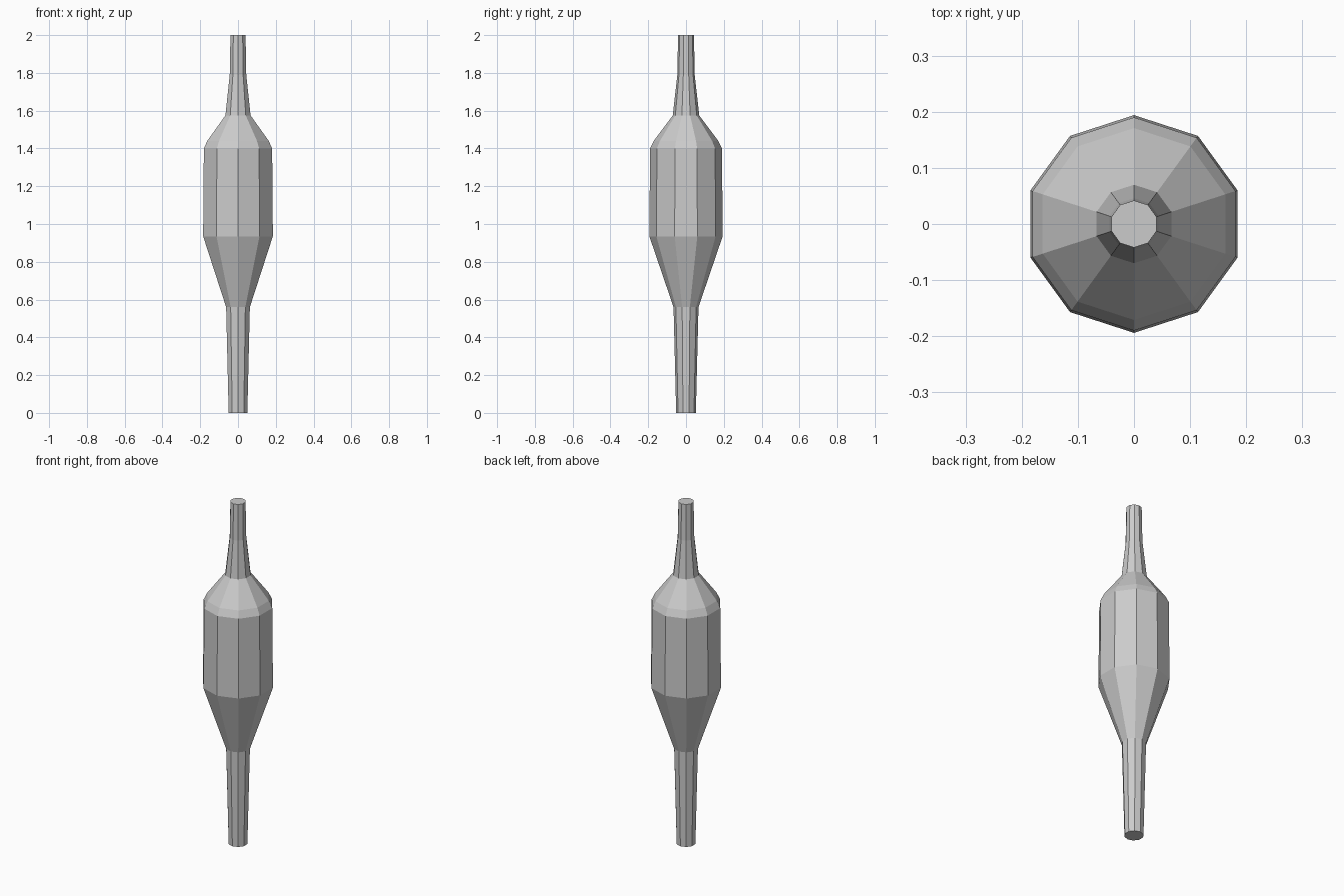
import bpy
import bmesh
import math

if "Cube" in bpy.data.objects:
    bpy.data.objects.remove(bpy.data.objects["Cube"])

SIDES = 10

# Plain grey finish
grey = bpy.data.materials.new("plain_grey")
grey.diffuse_color = (0.6, 0.6, 0.6, 1.0)
grey.use_nodes = True
grey.node_tree.nodes["Principled BSDF"].inputs["Base Color"].default_value = grey.diffuse_color

# Spindle profile, bottom to top: (radius, height)
profile = [
    (0.052, 0.0),     # foot of lower stem
    (0.066, 0.56),    # top of lower stem
    (0.194, 0.935),   # widest point
    (0.190, 1.40),    # shoulder edge
    (0.171, 1.44),    # shoulder bevel
    (0.070, 1.575),   # base of neck
    (0.046, 1.79),    # narrowed neck
    (0.042, 2.0),     # tip
]


def lathe(name, points, material):
    """Revolve a profile into a closed, flat-faced solid with a corner at +y."""
    bm = bmesh.new()
    rings = []
    for r, z in points:
        angles = [math.pi / 2 + math.tau * i / SIDES for i in range(SIDES)]
        rings.append([bm.verts.new((r * math.cos(a), r * math.sin(a), z)) for a in angles])
    for low, high in zip(rings, rings[1:]):
        for i in range(SIDES):
            j = (i + 1) % SIDES
            bm.faces.new((low[i], low[j], high[j], high[i]))
    bm.faces.new(rings[0][::-1])
    bm.faces.new(rings[-1])
    mesh = bpy.data.meshes.new(name)
    bm.to_mesh(mesh)
    bm.free()
    mesh.materials.append(material)
    obj = bpy.data.objects.new(name, mesh)
    bpy.context.collection.objects.link(obj)
    return obj


# Stem, belly and neck as one turned body
lathe("spindle_body", profile, grey)
